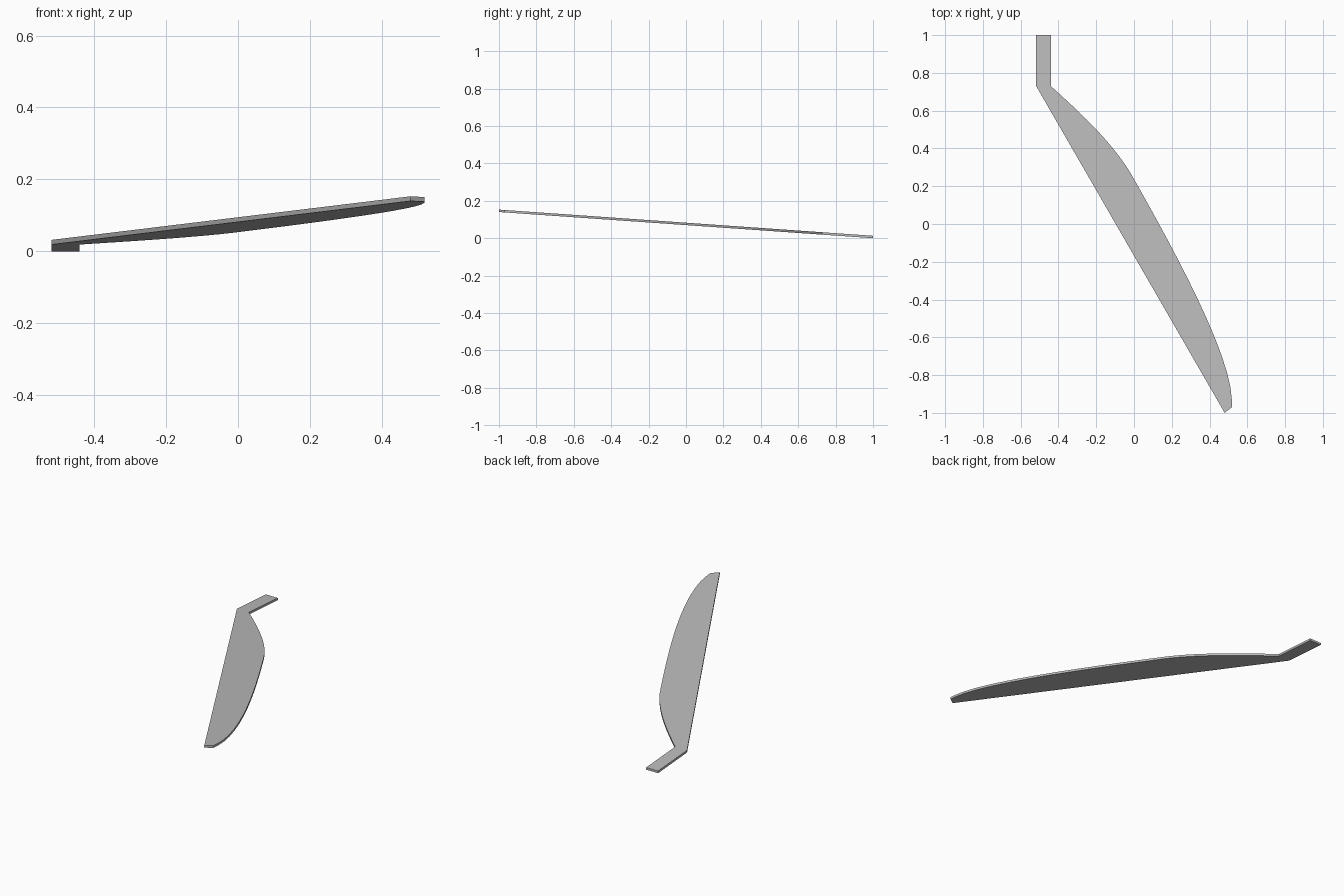
import bpy
import bmesh
from mathutils import Vector
from mathutils.geometry import interpolate_bezier

SLOPE = 0.07        # rise of the plate towards the front
THICKNESS = 0.013

cube = bpy.data.objects.get("Cube")
if cube:
    bpy.data.objects.remove(cube, do_unlink=True)

# Grey material
grey = bpy.data.materials.new("plain grey")
grey.use_nodes = True
colour = (0.5, 0.5, 0.5, 1.0)
grey.diffuse_color = colour
grey.node_tree.nodes["Principled BSDF"].inputs["Base Color"].default_value = colour


def curve(start, handle_a, handle_b, end, count=14):
    points = [Vector((x, y, 0)) for x, y in (start, handle_a, handle_b, end)]
    return [(p.x, p.y) for p in interpolate_bezier(*points, count)]


# Bowed edge of the blade, in two flowing spans
bow = curve((-0.44, 0.73), (-0.28, 0.585), (-0.1, 0.42), (0, 0.238))
bow += curve((0, 0.238), (0.15, -0.03), (0.51, -0.66), (0.518, -0.93))[1:]

# Outline: square arm, straight edge, clipped tip, bowed edge
outline = [(-0.44, 1), (-0.518, 1), (-0.518, 0.73),
           (0.48, -1), (0.518, -0.97)] + bow[::-1]

# Tilted plate with an even thickness
bm = bmesh.new()
base = bm.faces.new([bm.verts.new((x, y, SLOPE * (1 - y))) for x, y in outline])
top = bmesh.ops.extrude_face_region(bm, geom=[base], use_keep_orig=True)
for item in top["geom"]:
    if isinstance(item, bmesh.types.BMVert):
        item.co.z += THICKNESS
bmesh.ops.recalc_face_normals(bm, faces=bm.faces)

mesh = bpy.data.meshes.new("blade_with_arm")
bm.to_mesh(mesh)
bm.free()
mesh.materials.append(grey)
blade = bpy.data.objects.new("blade_with_arm", mesh)
bpy.context.collection.objects.link(blade)

# Smooth the bowed rim, keep the corners sharp
bpy.ops.object.select_all(action="DESELECT")
blade.select_set(True)
bpy.context.view_layer.objects.active = blade
bpy.ops.object.shade_smooth_by_angle()
